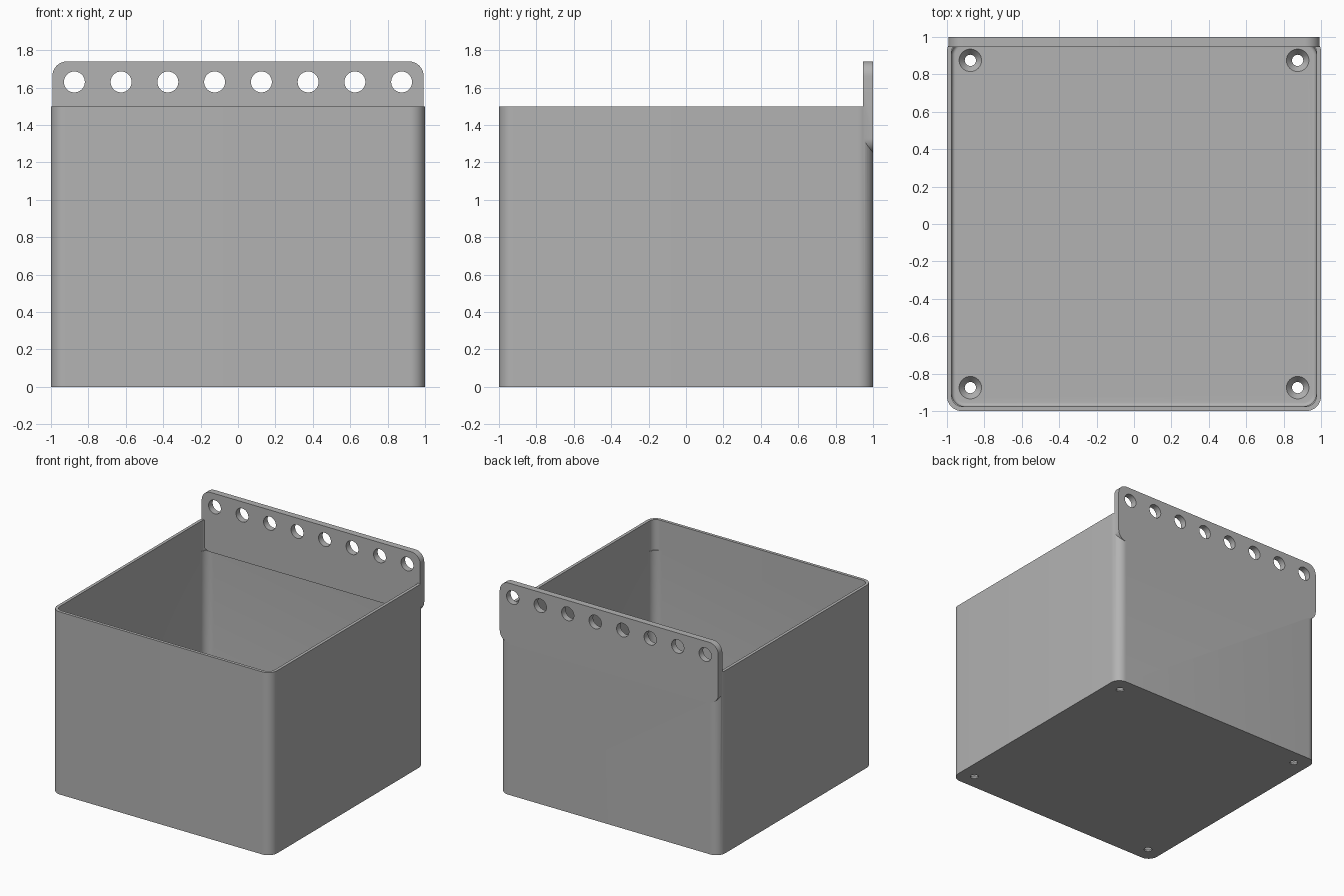
import bpy
import bmesh
from math import pi, sin, cos, radians

old = bpy.data.objects.get("Cube")
if old:
    bpy.data.objects.remove(old)

grey = bpy.data.materials.new("plain grey")
grey.use_nodes = True
COLOR = (0.45, 0.45, 0.45, 1)
grey.diffuse_color = COLOR
grey.node_tree.nodes["Principled BSDF"].inputs["Base Color"].default_value = COLOR


def rounded(hw, hh, r, n=10):
    """Outline of a rounded rectangle."""
    pts = []
    for k, (sx, sy) in enumerate([(1, 1), (-1, 1), (-1, -1), (1, -1)]):
        for i in range(n + 1):
            a = pi / 2 * (k + i / n)
            pts.append((sx * (hw - r) + r * cos(a), sy * (hh - r) + r * sin(a)))
    return pts


def circle(r, n=40):
    return [(r * cos(2 * pi * i / n), r * sin(2 * pi * i / n)) for i in range(n)]


def loft(name, rings, place=lambda u, v, w: (u, v, w)):
    """Solid through a stack of (outline, depth) rings."""
    bm = bmesh.new()
    loops = [[bm.verts.new(place(u, v, w)) for u, v in ring] for ring, w in rings]
    for a, b in zip(loops, loops[1:]):
        for i in range(len(a)):
            j = (i + 1) % len(a)
            bm.faces.new((a[i], a[j], b[j], b[i]))
    bm.faces.new(loops[0])
    bm.faces.new(loops[-1])
    bmesh.ops.recalc_face_normals(bm, faces=bm.faces)
    mesh = bpy.data.meshes.new(name)
    bm.to_mesh(mesh)
    bm.free()
    mesh.materials.append(grey)
    ob = bpy.data.objects.new(name, mesh)
    bpy.context.collection.objects.link(ob)
    return ob


def combine(target, tool, operation):
    """Apply a boolean and remove the tool."""
    mod = target.modifiers.new("combine", "BOOLEAN")
    mod.operation, mod.solver, mod.object = operation, "EXACT", tool
    bpy.context.view_layer.objects.active = target
    bpy.ops.object.modifier_apply(modifier=mod.name)
    bpy.data.objects.remove(tool)


WALL, FLOOR, FILLET, SEAM = 0.025, 0.05, 0.02, 1.25
INNER = 1 - WALL

# Open box with rounded corners and a fillet around the floor
box = loft("box", [(rounded(1, 1, 0.08), 0), (rounded(1, 1, 0.08), 1.5)])
rings = []
for i in range(7):
    a = pi / 2 * i / 6
    h = INNER - FILLET * (1 - sin(a))
    rings.append((rounded(h, h, 0.07 - INNER + h), FLOOR + FILLET * (1 - cos(a))))
rings += [(rounded(INNER, INNER, 0.07), SEAM),
          (rounded(INNER, INNER, 0.055), SEAM), (rounded(INNER, INNER, 0.055), 1.6)]
combine(box, loft("cavity_cutter", rings), "DIFFERENCE")

# Hanging rail across the back wall
RAIL_MID, RAIL_HALF = 1.495, 0.245
outline = rounded(0.993, RAIL_HALF, 0.08)
rail = loft("rail", [(outline, 0.947), (outline, 1.0)],
            lambda u, v, w: (u, w, v + RAIL_MID))
combine(box, rail, "UNION")

# Row of round holes in the rail
for i in range(8):
    x = -0.875 + 0.25 * i
    combine(box, loft("rail_hole_cutter", [(circle(0.056), 0.9), (circle(0.056), 1.1)],
                      lambda u, v, w: (u + x, w, v + 1.63)), "DIFFERENCE")

# Countersunk screw holes in the floor corners
for sx in (-1, 1):
    for sy in (-1, 1):
        profile = [(0.03, -0.1), (0.03, 0.012), (0.06, FLOOR), (0.06, 0.1)]
        combine(box, loft("screw_hole_cutter", [(circle(r), z) for r, z in profile],
                          lambda u, v, w: (u + 0.875 * sx, v + 0.875 * sy, w)), "DIFFERENCE")

box.name = "wall_bin"
bpy.ops.object.select_all(action="DESELECT")
box.select_set(True)
bpy.context.view_layer.objects.active = box
bpy.ops.object.shade_smooth_by_angle(angle=radians(30))
